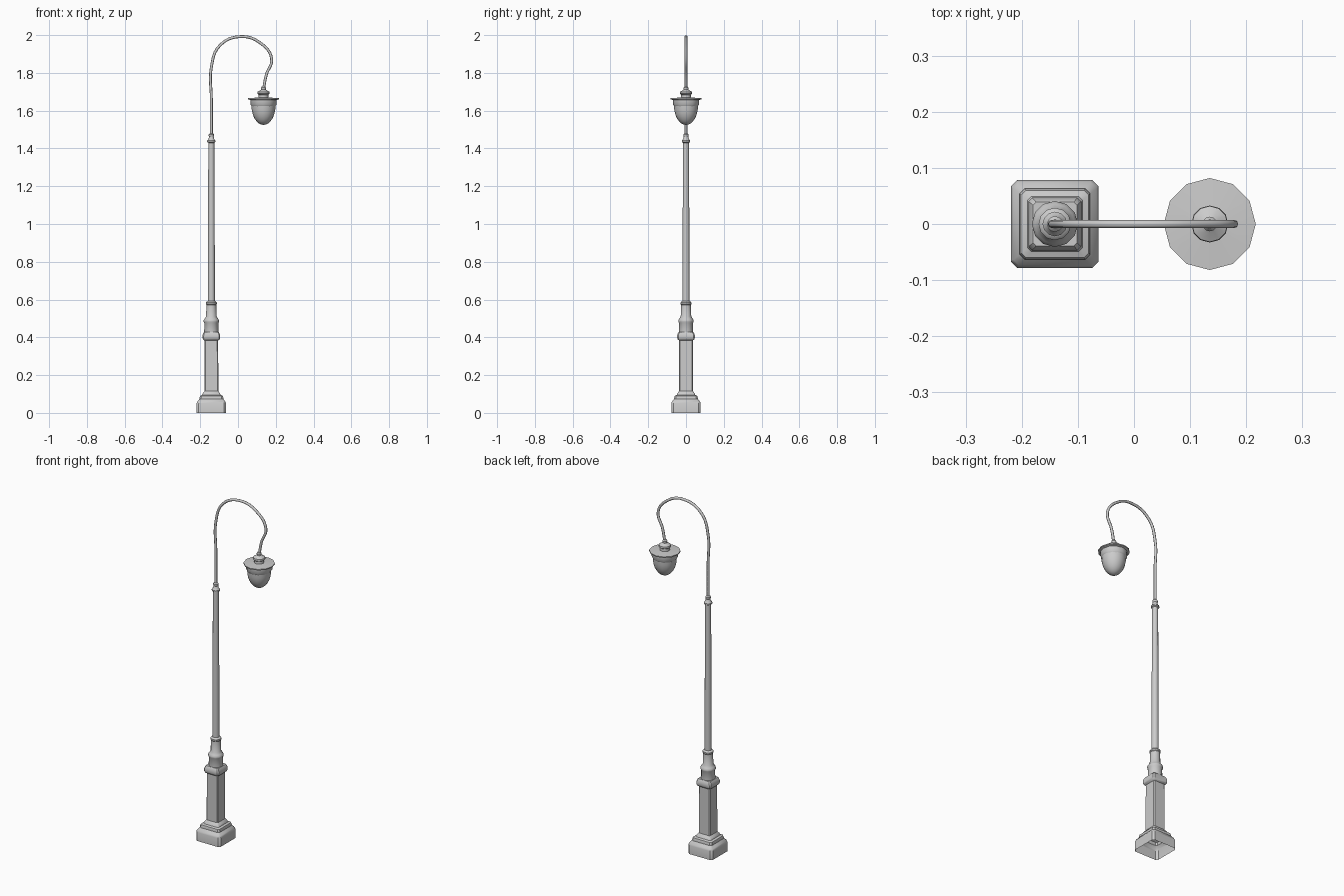
import bpy, bmesh, math

if "Cube" in bpy.data.objects:
    bpy.data.objects.remove(bpy.data.objects["Cube"])

POST_X, LAMP_X = -0.141, 0.135


def square(r):
    # square section with small chamfered corners
    c = r * 0.86
    return [(r, -c), (r, c), (c, r), (-c, r), (-r, c), (-r, -c), (-c, -r), (c, -r)]


def circle(n):
    return lambda r: [(r * math.cos(2 * math.pi * i / n), r * math.sin(2 * math.pi * i / n))
                      for i in range(n)]


def loft(name, x, profile, section, cap_bottom=False, cap_top=True):
    # stack copies of a section along a (radius, height) profile
    bm = bmesh.new()
    rings = [[bm.verts.new((x + px, py, z)) for px, py in section(r)] for r, z in profile]
    n = len(rings[0])
    for a, b in zip(rings, rings[1:]):
        for i in range(n):
            j = (i + 1) % n
            bm.faces.new((a[i], a[j], b[j], b[i]))
    if cap_bottom:
        bm.faces.new(rings[0][::-1])
    if cap_top:
        bm.faces.new(rings[-1])
    bmesh.ops.recalc_face_normals(bm, faces=bm.faces)
    mesh = bpy.data.meshes.new(name)
    bm.to_mesh(mesh)
    bm.free()
    ob = bpy.data.objects.new(name, mesh)
    bpy.context.collection.objects.link(ob)
    bpy.ops.object.select_all(action='DESELECT')
    ob.select_set(True)
    bpy.context.view_layer.objects.active = ob
    bpy.ops.object.shade_smooth_by_angle(angle=math.radians(35))
    return ob


# Square pedestal, open underneath
loft("pedestal", POST_X, [
    (.078, 0), (.078, .05), (.074, .06), (.063, .074), (.063, .08), (.060, .09),
    (.049, .095), (.046, .103), (.037, .115), (.036, .383),
    (.043, .388), (.047, .397), (.047, .41), (.043, .422), (.039, .428)], square)

# Round stepped collar above the pedestal
loft("lower_collar", POST_X, [
    (.038, .424), (.037, .475), (.041, .482), (.041, .49), (.036, .498),
    (.028, .51), (.026, .572), (.029, .576), (.029, .584), (.024, .59), (.018, .592)], circle(12))

# Main pole with its top fitting
loft("pole", POST_X, [
    (.019, .58), (.016, 1.43), (.022, 1.434), (.022, 1.441), (.016, 1.448),
    (.012, 1.462), (.014, 1.466), (.014, 1.474), (.008, 1.48)], circle(12))

# Curved gooseneck arm
curve = bpy.data.curves.new("arm", 'CURVE')
curve.dimensions = '3D'
curve.bevel_depth = 0.0075
curve.bevel_resolution = 2
curve.resolution_u = 6
path = [(POST_X, 1.47), (POST_X, 1.66), (POST_X, 1.83), (-.098, 1.943), (.012, 1.992),
        (.12, 1.957), (.178, 1.875), (.150, 1.79), (LAMP_X, 1.715)]
sp = curve.splines.new('BEZIER')
sp.bezier_points.add(len(path) - 1)
for p, (x, z) in zip(sp.bezier_points, path):
    p.co = (x, 0, z)
    p.handle_left_type = p.handle_right_type = 'AUTO'
bpy.context.collection.objects.link(bpy.data.objects.new("arm", curve))

# Lamp cap: finial, neck and wide flange
loft("lamp_cap", LAMP_X, [
    (.062, 1.622), (.069, 1.632), (.070, 1.656), (.082, 1.660), (.082, 1.666), (.026, 1.670),
    (.025, 1.684), (.033, 1.690), (.032, 1.700), (.018, 1.708), (.012, 1.712),
    (.013, 1.722), (.008, 1.73)], circle(12), cap_bottom=True)

# Glass bowl
bowl = [(max(.0634 * math.cos(t), .002), 1.625 - .1 * math.sin(t))
        for t in (i * math.pi / 16 for i in range(9))]
loft("lamp_bowl", LAMP_X, bowl[::-1], circle(16), cap_bottom=True)
